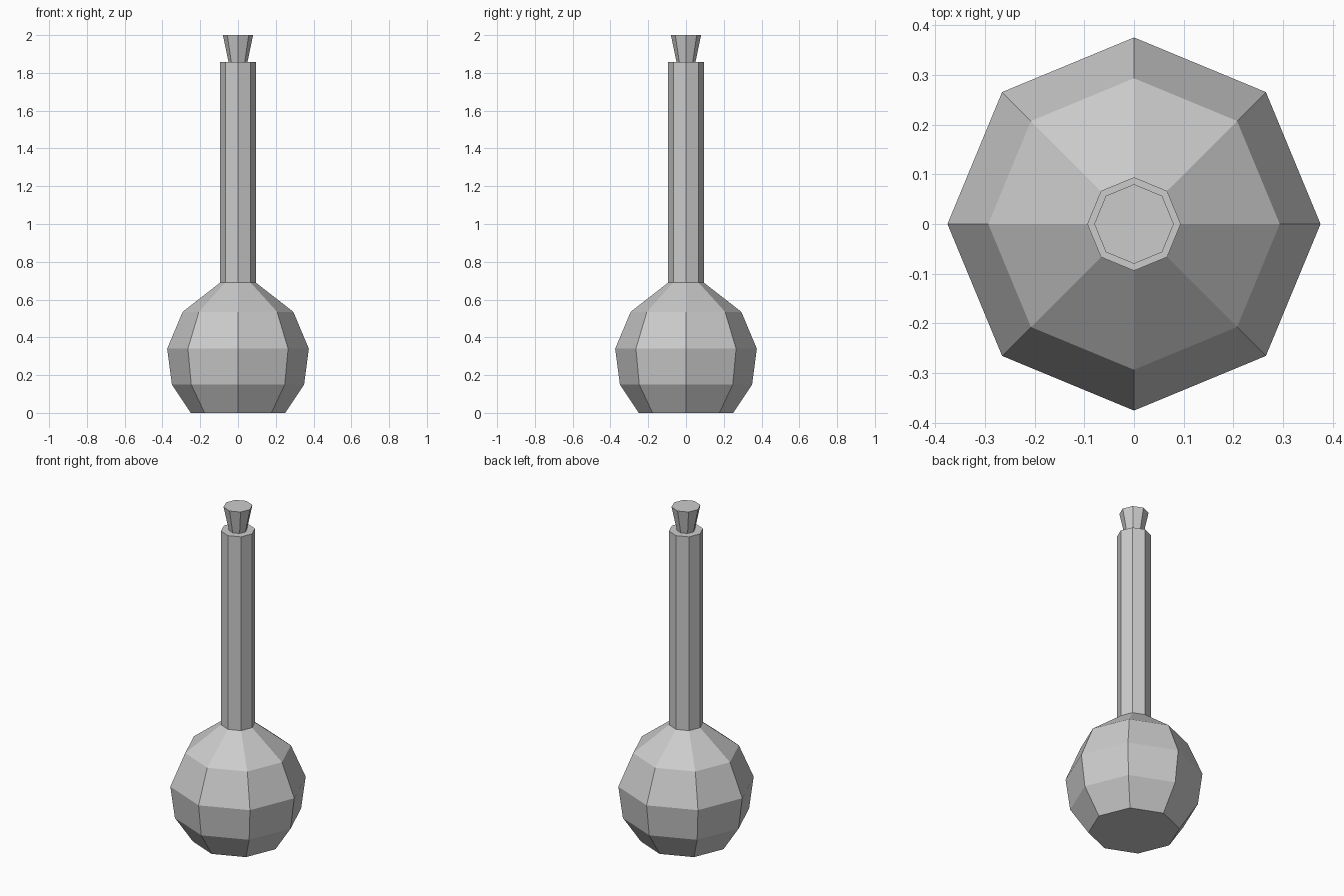
import bpy
import bmesh
from math import cos, sin, tau

SIDES = 8

cube = bpy.data.objects.get("Cube")
if cube:
    bpy.data.objects.remove(cube, do_unlink=True)

# One plain grey for every part
grey = bpy.data.materials.new("light_grey")
grey.use_nodes = True
grey.diffuse_color = (0.6, 0.6, 0.6, 1)
grey.node_tree.nodes["Principled BSDF"].inputs["Base Color"].default_value = grey.diffuse_color


def lathe(name, profile):
    """Flat-faced capped solid from (radius, height) rings, corners on the axes."""
    bm = bmesh.new()
    rings = [[bm.verts.new((r * cos(tau * i / SIDES), r * sin(tau * i / SIDES), z))
              for i in range(SIDES)] for r, z in profile]
    for low, high in zip(rings, rings[1:]):
        for i in range(SIDES):
            j = (i + 1) % SIDES
            bm.faces.new((low[i], low[j], high[j], high[i]))
    bm.faces.new(rings[0][::-1])
    bm.faces.new(rings[-1])
    mesh = bpy.data.meshes.new(name)
    bm.to_mesh(mesh)
    bm.free()
    mesh.materials.append(grey)
    obj = bpy.data.objects.new(name, mesh)
    bpy.context.collection.objects.link(obj)
    return obj


# Round bulb and long straight neck
lathe("flask_body", [(0.25, 0), (0.35, 0.15), (0.375, 0.34), (0.293, 0.535),
                     (0.094, 0.69), (0.094, 1.857)])

# Tapered stopper in the mouth
lathe("stopper", [(0.05, 1.857), (0.08, 2.0)])
